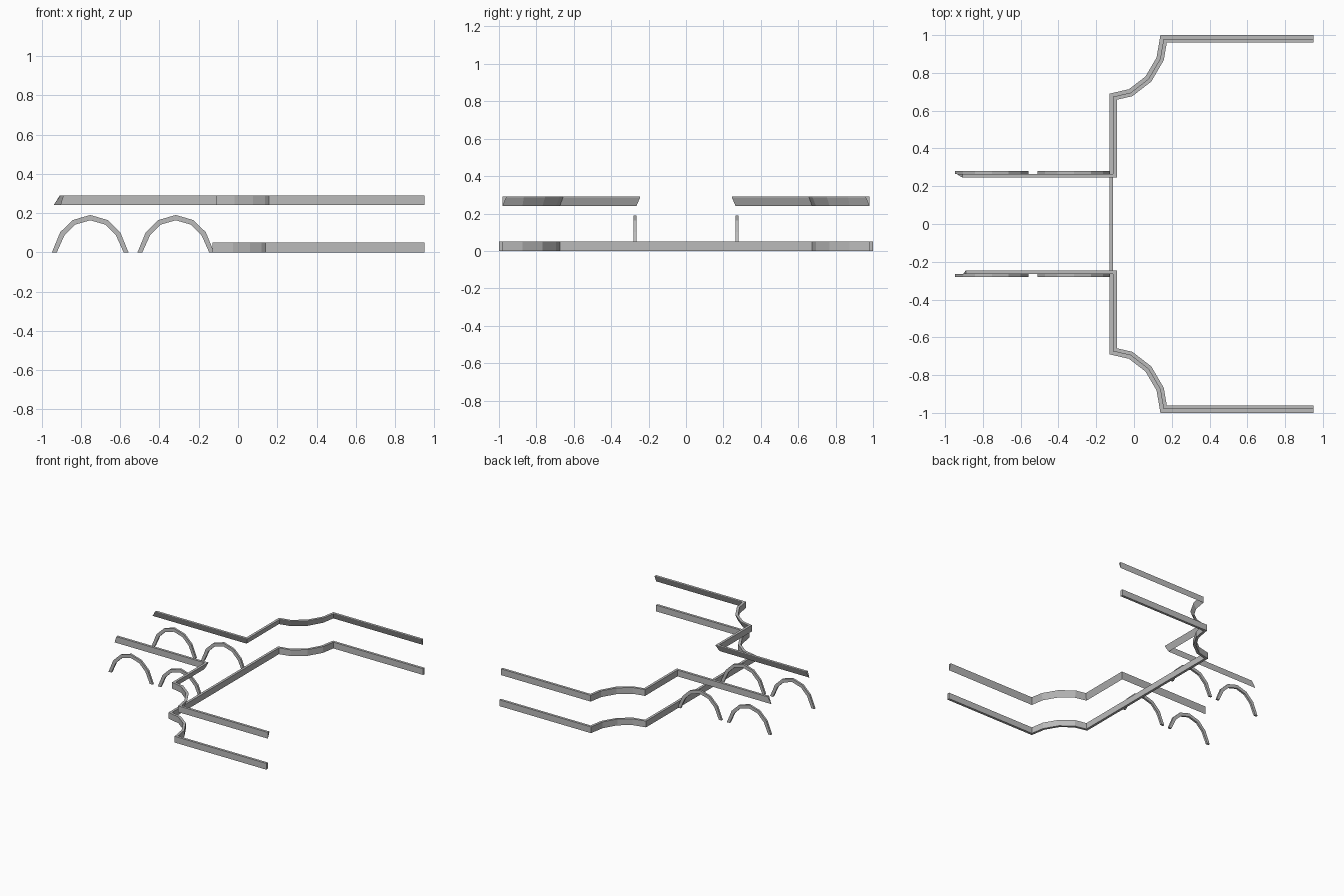
import bpy, bmesh, math
from mathutils import Vector

cube = bpy.data.objects.get("Cube")
if cube:
    bpy.data.objects.remove(cube, do_unlink=True)

grey = bpy.data.materials.new("plaster_grey")
grey.use_nodes = True
colour = (0.5, 0.5, 0.5, 1)
grey.diffuse_color = colour
grey.node_tree.nodes["Principled BSDF"].inputs["Base Color"].default_value = colour


def skin(name, rings):
    """Bridge a row of matching rings and cap both ends."""
    bm = bmesh.new()
    rows = [[bm.verts.new(p) for p in ring] for ring in rings]
    n = len(rows[0])
    for a, b in zip(rows, rows[1:]):
        for i in range(n):
            j = (i + 1) % n
            bm.faces.new((a[i], a[j], b[j], b[i]))
    bm.faces.new(rows[0])
    bm.faces.new(rows[-1][::-1])
    bmesh.ops.recalc_face_normals(bm, faces=bm.faces)
    mesh = bpy.data.meshes.new(name)
    bm.to_mesh(mesh)
    bm.free()
    mesh.materials.append(grey)
    obj = bpy.data.objects.new(name, mesh)
    bpy.context.collection.objects.link(obj)
    return obj


def mitre(path, i):
    """Offset direction to the right of the path, scaled for the corner."""
    normals = []
    for a, b in ((i - 1, i), (i, i + 1)):
        if a >= 0 and b < len(path):
            d = (path[b] - path[a]).normalized()
            normals.append(Vector((d.y, -d.x)))
    m = sum(normals, Vector((0, 0))).normalized()
    return m / m.dot(normals[0])


def sweep(path, profile):
    rings = []
    for i, p in enumerate(path):
        m = mitre(path, i)
        rings.append([(p.x + m.x * o, p.y + m.y * o, z) for o, z in profile])
    return rings


# Wall line: straight side, then a faceted concave quarter curve
half = [Vector((0.95, -1.0))]
for k in range(5):
    t = math.radians(90 * k / 4)
    half.append(Vector((-0.13 + 0.27 * math.cos(t), -1 + 0.31 * math.sin(t))))

# Skirting along the whole wall
mirrored = [Vector((p.x, -p.y)) for p in reversed(half)]
skin("skirting_board", sweep(half + mirrored, [(0, 0), (0, 0.05), (0.02, 0.05), (0.02, 0)]))

# Crown mouldings, turning into the passage with a slanted end
crown = [(0.02, 0.24), (0.02, 0.29), (0.04, 0.29), (0.04, 0.286)]
for name, side, end, slant in (("front_crown", 1, -0.89, 0.015), ("back_crown", -1, -0.907, 0.033)):
    path = half + [Vector((-0.13, -0.285)), Vector((end, -0.285))]
    rings = sweep(path, crown)
    x, y, z = rings[-1][0]
    rings[-1][0] = (x - slant, y, z)
    skin(name + "_moulding", [[(x, y * side, z) for x, y, z in ring] for ring in rings])

# Arch trims on both passage walls
arch = [(0.195, 0.17, 0, 0), (0.153, 0.131, 0.102, 0.087),
        (0.089, 0.077, 0.164, 0.141), (0, 0, 0.19, 0.163)]
arch += [(-a, -b, c, d) for a, b, c, d in arch[-2::-1]]
for label, side in (("front", -1), ("back", 1)):
    for place, cx in (("outer", -0.753), ("inner", -0.317)):
        near, far = side * 0.265, side * 0.281
        skin(f"{label}_{place}_arch_trim",
             [[(cx + a, near, c), (cx + a, far, c), (cx + b, far, d), (cx + b, near, d)]
              for a, b, c, d in arch])
